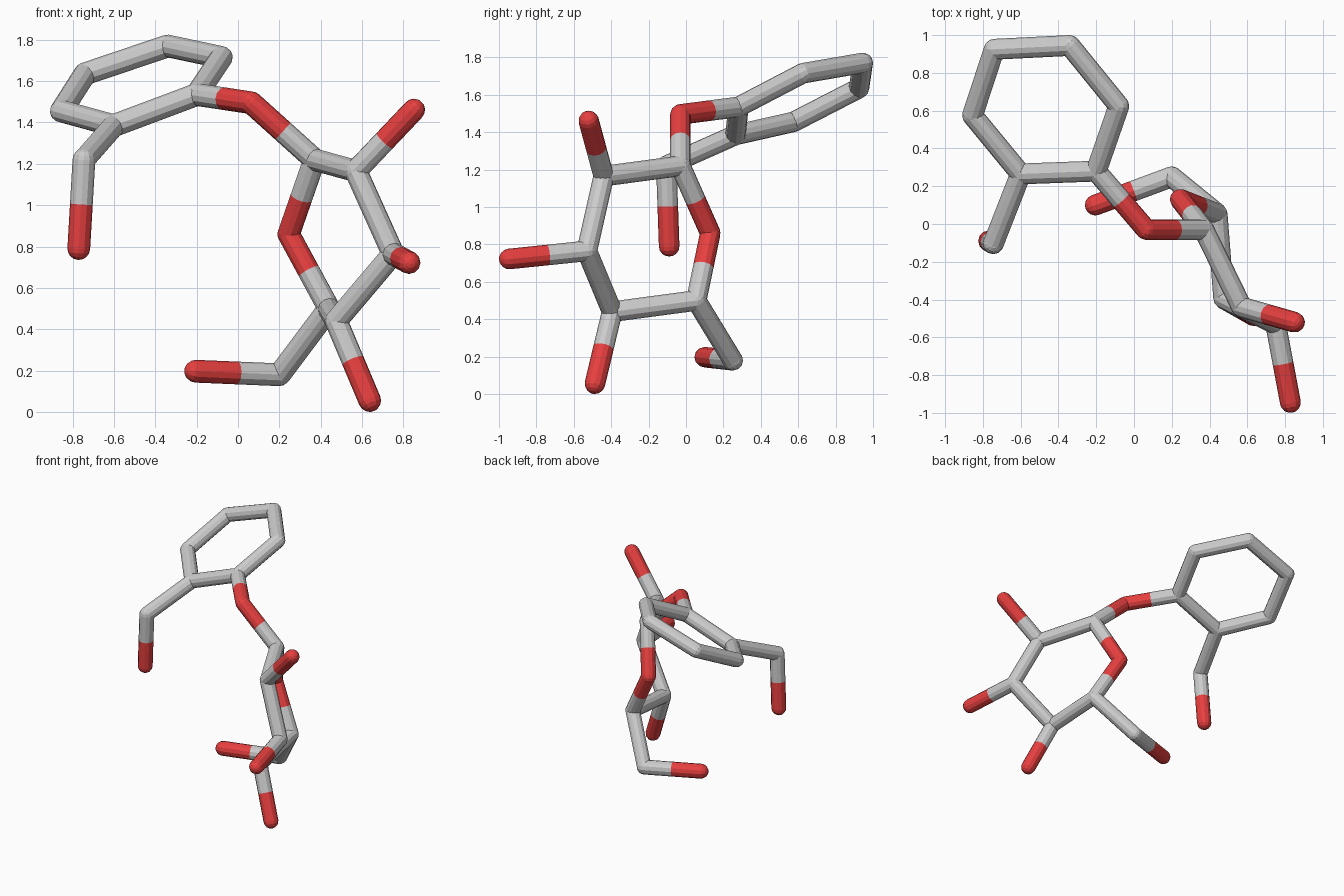
import bpy, bmesh
from mathutils import Vector, Matrix

if "Cube" in bpy.data.objects:
    bpy.data.objects.remove(bpy.data.objects["Cube"])

R = 0.055      # stick radius
SIDES = 12     # faceted sticks

red = bpy.data.materials.new("oxygen_red")
red.diffuse_color = (0.8, 0.05, 0.05, 1)
red.use_nodes = True
red.node_tree.nodes["Principled BSDF"].inputs["Base Color"].default_value = red.diffuse_color

# Atom positions; names starting with "oxygen" are red
atoms = {
    # benzene ring
    "arene_1": (-0.20, 0.28, 1.535), "arene_2": (-0.60, 0.265, 1.385),
    "arene_3": (-0.855, 0.575, 1.455), "arene_4": (-0.74, 0.925, 1.635),
    "arene_5": (-0.34, 0.945, 1.77), "arene_6": (-0.08, 0.625, 1.715),
    # hydroxymethyl arm on the benzene ring
    "arm_carbon": (-0.745, -0.105, 1.22), "oxygen_arm": (-0.77, -0.09, 0.79),
    # bridge between the rings
    "oxygen_bridge": (0.065, -0.03, 1.495),
    # sugar ring
    "sugar_1": (0.37, -0.03, 1.22), "sugar_2": (0.57, -0.44, 1.165),
    "sugar_3": (0.75, -0.53, 0.765), "sugar_4": (0.475, -0.395, 0.44),
    "sugar_5": (0.44, 0.055, 0.50), "oxygen_ring": (0.245, 0.13, 0.86),
    # sugar side groups
    "oxygen_2": (0.85, -0.52, 1.46), "oxygen_3": (0.828, -0.945, 0.722),
    "oxygen_4": (0.637, -0.487, 0.055),
    "sugar_6": (0.20, 0.25, 0.18), "oxygen_6": (-0.205, 0.10, 0.197),
}
chains = [
    "arene_1 arene_2 arene_3 arene_4 arene_5 arene_6 arene_1",
    "arene_2 arm_carbon oxygen_arm",
    "arene_1 oxygen_bridge sugar_1",
    "sugar_1 sugar_2 sugar_3 sugar_4 sugar_5 oxygen_ring sugar_1",
    "sugar_2 oxygen_2", "sugar_3 oxygen_3", "sugar_4 oxygen_4",
    "sugar_5 sugar_6 oxygen_6",
]


def is_oxygen(name):
    return name.startswith("oxygen")


def finish(bm, name, oxygen):
    me = bpy.data.meshes.new(name)
    bm.to_mesh(me)
    bm.free()
    if oxygen:
        me.materials.append(red)
    bpy.context.collection.objects.link(bpy.data.objects.new(name, me))


def stick(name, a, b, oxygen):
    d = b - a
    q = d.to_track_quat('Z', 'Y').to_matrix().to_4x4()
    bm = bmesh.new()
    bmesh.ops.create_cone(bm, cap_ends=False, segments=SIDES, radius1=R, radius2=R,
                          depth=d.length, matrix=Matrix.Translation((a + b) / 2) @ q)
    finish(bm, name, oxygen)


# Bonds: one stick between like atoms, two half sticks between carbon and oxygen
direction = {}
for chain in chains:
    names = chain.split()
    for m, n in zip(names, names[1:]):
        a, b = Vector(atoms[m]), Vector(atoms[n])
        direction[m] = direction[n] = b - a
        if is_oxygen(m) == is_oxygen(n):
            stick(f"bond_{m}_{n}", a, b, is_oxygen(m))
        else:
            mid = (a + b) / 2
            stick(f"half_bond_{m}_to_{n}", a, mid, is_oxygen(m))
            stick(f"half_bond_{n}_to_{m}", mid, b, is_oxygen(n))

# Joints: round ball at each atom, lined up with a stick so the facets meet
for name, pos in atoms.items():
    q = direction[name].to_track_quat('Z', 'Y').to_matrix().to_4x4()
    bm = bmesh.new()
    bmesh.ops.create_uvsphere(bm, u_segments=SIDES, v_segments=8, radius=R,
                              matrix=Matrix.Translation(pos) @ q)
    finish(bm, f"joint_{name}", is_oxygen(name))
